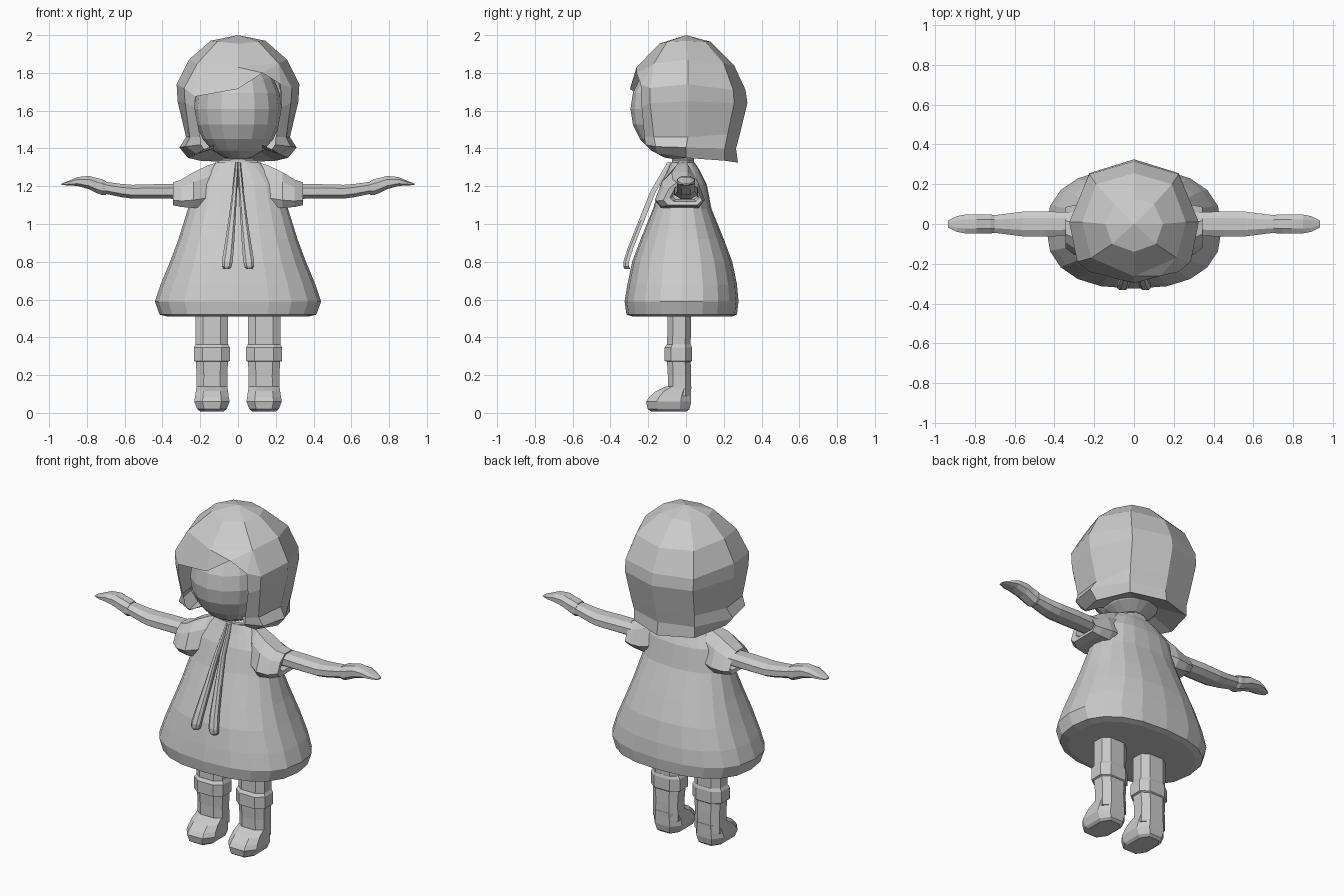
import bpy, bmesh, math

grey = bpy.data.materials.new("plain_grey")
grey.diffuse_color = (0.6, 0.6, 0.6, 1)


def finish(name, bm):
    bmesh.ops.recalc_face_normals(bm, faces=bm.faces)
    me = bpy.data.meshes.new(name)
    bm.to_mesh(me)
    bm.free()
    me.materials.append(grey)
    ob = bpy.data.objects.new(name, me)
    bpy.context.collection.objects.link(ob)
    return ob


def loft(name, rings, mirror=False):
    """Skin closed rings of equal length, cap both ends, optionally mirror in x."""
    bm = bmesh.new()
    vs = [[bm.verts.new(p) for p in r] for r in rings]
    n = len(vs[0])
    for a, b in zip(vs, vs[1:]):
        for i in range(n):
            j = (i + 1) % n
            bm.faces.new((a[i], a[j], b[j], b[i]))
    bm.faces.new(vs[0])
    bm.faces.new(vs[-1])
    ob = finish(name, bm)
    if mirror:
        mod = ob.modifiers.new("mirror", 'MIRROR')
        mod.use_mirror_merge = False
    return ob


def oval(n, power, turn=0.0):
    """Unit superellipse points."""
    out = []
    for i in range(n):
        a = 2 * math.pi * (i + turn) / n
        c, s = math.cos(a), math.sin(a)
        out.append((math.copysign(abs(c) ** (2 / power), c),
                    math.copysign(abs(s) ** (2 / power), s)))
    return out


def level(z, cx, rx, y0, y1, shape):
    """Horizontal ring between y0 and y1."""
    return [(cx + rx * c, (y0 + y1) / 2 + (y1 - y0) / 2 * s, z) for c, s in shape]


# Dress: z, half width, front y, back y
DRESS = [(0.51, .37, -.28, .24), (0.52, .415, -.315, .27), (0.59, .44, -.325, .278),
         (0.68, .41, -.31, .27), (0.80, .36, -.285, .245), (0.92, .315, -.24, .20),
         (1.08, .265, -.175, .135), (1.21, .23, -.135, .11), (1.28, .17, -.10, .075),
         (1.325, .12, -.08, .045)]
shape = oval(20, 2.4)
loft("dress", [level(z, 0, rx, a, b, shape) for z, rx, a, b in DRESS])

# Neck and collar
neck = oval(8, 2, .5)
loft("neck", [level(z, 0, r, -.015 - r, -.015 + r, neck) for z, r in ((1.29, .06), (1.42, .055))])
loft("collar", [level(z, 0, rx, -.08, .048, neck)
                for z, rx in ((1.30, .13), (1.335, .11), (1.345, .08))])

# Sleeves: x, bottom z, top z, front y, back y
SLEEVE = [(.10, 1.12, 1.33, -.075, .045), (.16, 1.09, 1.31, -.12, .08),
          (.235, 1.085, 1.275, -.165, .10), (.30, 1.09, 1.235, -.155, .095),
          (.345, 1.10, 1.22, -.12, .085), (.34, 1.12, 1.205, -.085, .07),
          (.30, 1.13, 1.20, -.07, .06)]
CUT = [(0, .22), (.12, 0), (.88, 0), (1, .22), (.86, .72), (.66, 1), (.34, 1), (.14, .72)]
loft("sleeve", [[(x, a + (b - a) * u, lo + (hi - lo) * v) for u, v in CUT]
                for x, lo, hi, a, b in SLEEVE], True)


# Arms and hands: x, bottom z, top z, half depth
def limb(name, rows, shape):
    loft(name, [[(x, d * c, (lo + hi) / 2 + (hi - lo) / 2 * s) for c, s in shape]
                for x, lo, hi, d in rows], True)


side8 = oval(8, 2.4, .5)
limb("arm", [(.25, 1.13, 1.215, .06), (.45, 1.132, 1.213, .068), (.56, 1.132, 1.21, .066),
             (.62, 1.14, 1.215, .058), (.72, 1.162, 1.228, .045)], side8)
limb("hand", [(.70, 1.152, 1.23, .046), (.72, 1.15, 1.24, .052), (.745, 1.16, 1.245, .05),
              (.79, 1.182, 1.257, .052), (.85, 1.20, 1.25, .05), (.89, 1.203, 1.232, .042),
              (.935, 1.206, 1.214, .018)], side8)

# Legs, with a raised sock band: z, half width, front y, back y
leg8 = oval(8, 2.8, .5)


def leg_part(name, rows):
    loft(name, [level(z, .138, rx * 1.1, a, b, leg8) for z, rx, a, b in rows], True)


leg_part("leg", [(.09, .08, -.10, .03), (.20, .078, -.10, .03), (.29, .083, -.105, .028),
                 (.56, .083, -.10, .03)])
leg_part("sock_band", [(.27, .08, -.10, .03), (.275, .092, -.118, .036),
                       (.345, .092, -.118, .036), (.362, .083, -.105, .03)])
leg_part("shoe", [(.008, .06, -.19, .01), (.02, .075, -.21, .025), (.06, .09, -.218, .034),
                  (.085, .086, -.20, .034), (.115, .082, -.165, .033), (.14, .078, -.11, .032)])

# Ribbons: centre x, front y, z, half width
RIB = [(.006, -.10, 1.325, .008), (.018, -.19, 1.17, .013), (.032, -.25, 1.02, .019),
       (.048, -.31, .87, .026), (.057, -.332, .80, .029), (.06, -.332, .775, .026),
       (.06, -.325, .762, .015)]
loft("ribbon", [[(x - w, y + .03, z), (x - w, y + .012, z), (x - w * .5, y, z),
                 (x + w * .5, y, z), (x + w, y + .012, z), (x + w, y + .03, z)]
                for x, y, z, w in RIB], True)

# Head
bm = bmesh.new()
bmesh.ops.create_uvsphere(bm, u_segments=16, v_segments=10, radius=1)
for v in bm.verts:
    v.co = (v.co.x * .232, v.co.y * .262 - .032, v.co.z * .272 + 1.61)
finish("head", bm)

# Hair: rows of half outline points from the back centre to the front
HAIR = [
    [(0, .13, 1.965), (.10, .10, 1.965), (.145, 0, 1.97), (.11, -.10, 1.965), (0, -.14, 1.955)],
    [(0, .255, 1.84), (.19, .20, 1.85), (.26, .01, 1.87), (.215, -.17, 1.85), (0, -.262, 1.83)],
    [(0, .315, 1.71), (.225, .25, 1.71), (.325, .01, 1.74), (.285, -.19, 1.72), (.225, -.24, 1.70)],
    [(0, .325, 1.64), (.225, .255, 1.64), (.32, .01, 1.65), (.28, -.19, 1.64), (.23, -.235, 1.62)],
    [(0, .285, 1.475), (.21, .22, 1.475), (.275, .01, 1.46), (.255, -.17, 1.46), (.20, -.22, 1.46)],
    [(0, .265, 1.40), (.20, .205, 1.40), (.31, 0, 1.405), (.28, -.16, 1.41), (.195, -.215, 1.42)],
    [(0, .275, 1.325), (.20, .205, 1.335), (.265, 0, 1.35), (.22, -.15, 1.37), (.18, -.19, 1.395)],
    [(0, .10, 1.40), (.08, .08, 1.40), (.11, 0, 1.41), (.10, -.08, 1.41), (.10, -.12, 1.43)],
]
bm = bmesh.new()
crown = bm.verts.new((0, 0, 2.0))
prev = None
fringe = []
for k, row in enumerate(HAIR):
    right = [bm.verts.new(p) for p in row]
    left = [right[0]] + [bm.verts.new((-x, y, z)) for x, y, z in row[1:4]]
    left.append(right[4] if k < 2 else bm.verts.new((-row[4][0], row[4][1], row[4][2])))
    for s, side in enumerate((right, left)):
        for i in range(4):
            if k == 0:
                bm.faces.new((crown, side[i], side[i + 1]))
            elif k == 2 and i == 3:
                continue
            else:
                bm.faces.new((prev[s][i], prev[s][i + 1], side[i + 1], side[i]))
    if k == 2:
        # Swept fringe with a parting on one side
        right[4].co.z = 1.74
        left[4].co.z = 1.675
        mid = bm.verts.new((0, -.297, 1.715))
        peak = bm.verts.new((.13, -.262, 1.80))
        top_r, top_l, front = prev[0][3], prev[1][3], prev[0][4]
        for f in ((front, mid, peak), (front, peak, top_r), (top_r, peak, right[4]),
                  (top_r, right[4], right[3]), (front, top_l, left[4], mid),
                  (top_l, left[3], left[4])):
            bm.faces.new(f)
    prev = (right, left)
finish("hair", bm)
